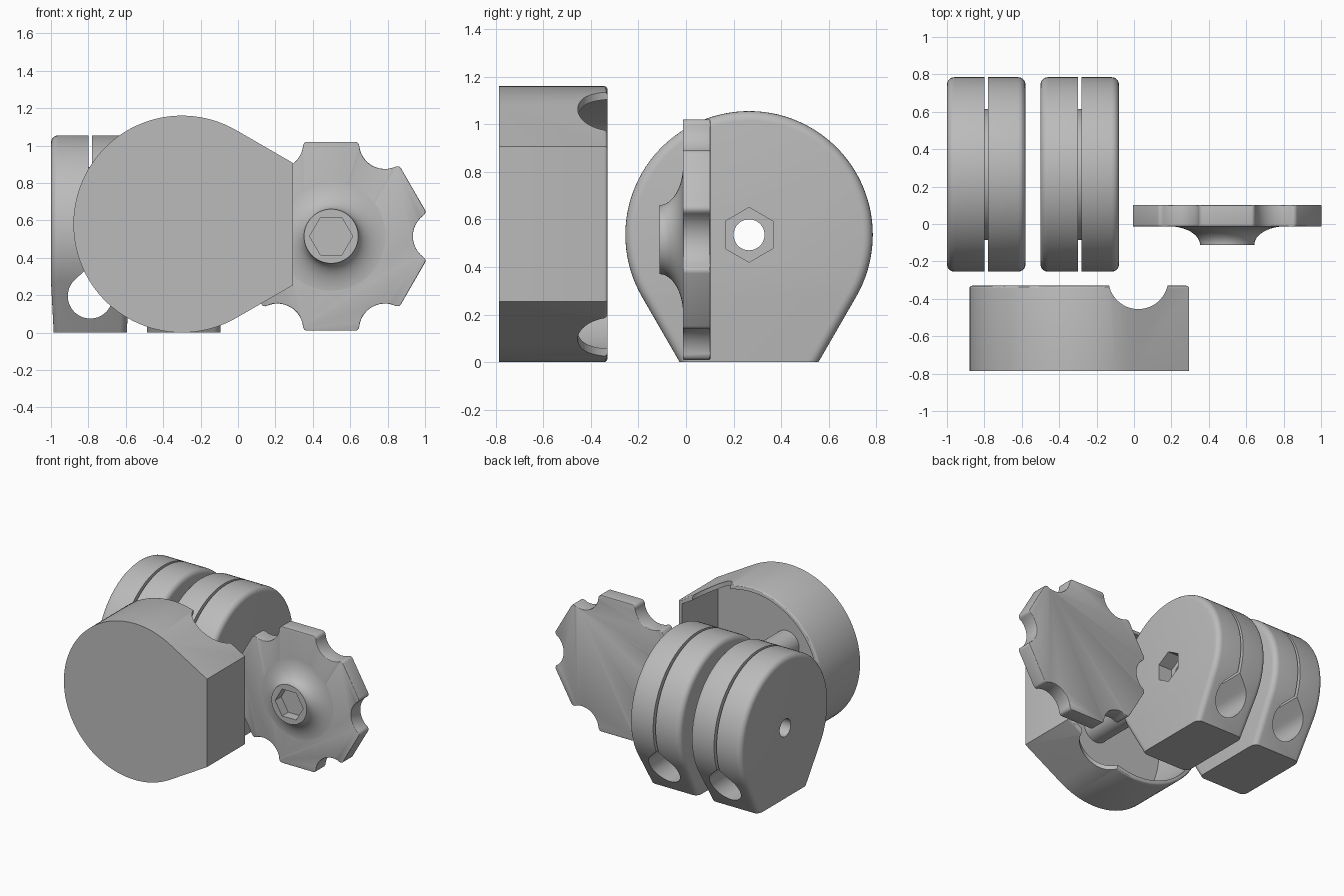
import bpy, bmesh
from math import cos, sin, pi, radians

if "Cube" in bpy.data.objects:
    bpy.data.objects.remove(bpy.data.objects["Cube"])

grey = bpy.data.materials.new("plain grey")
grey.use_nodes = True
grey.diffuse_color = (0.5, 0.5, 0.5, 1)
grey.node_tree.nodes["Principled BSDF"].inputs["Base Color"].default_value = (0.5, 0.5, 0.5, 1)


def arc(cu, cv, r, start, end, n):
    """Points on a circle arc, angles in degrees, both ends included."""
    angles = [radians(start + (end - start) * i / n) for i in range(n + 1)]
    return [(cu + r * cos(a), cv + r * sin(a)) for a in angles]


def circle(cu, cv, r, n=48, turn=0):
    return arc(cu, cv, r, turn, turn + 360, n)[:-1]


def cam_outline(r, flat):
    """Round body with two tangent sides running to a flat at u = flat."""
    half = (r - flat * cos(pi / 3)) / sin(pi / 3)
    return [(flat, half)] + arc(0, 0, r, 60, 300, 72) + [(flat, -half)]


def place(axis, u, v, a):
    return {"x": (a, u, v), "y": (u, a, v), "z": (u, v, a)}[axis]


def prism(points, axis, lo, hi):
    bm = bmesh.new()
    rings = [[bm.verts.new(place(axis, u, v, a)) for u, v in points] for a in (lo, hi)]
    bm.faces.new(rings[0])
    bm.faces.new(rings[1][::-1])
    for i in range(len(points)):
        j = i - 1
        bm.faces.new((rings[0][i], rings[0][j], rings[1][j], rings[1][i]))
    bmesh.ops.recalc_face_normals(bm, faces=bm.faces)
    return bm


def round_rim(bm, index, levels, size, segments=4, keep=lambda e: True):
    """Round the edges lying in the given cap planes."""
    edges = [e for e in bm.edges if keep(e) and any(
        all(abs(v.co[index] - a) < 1e-4 for v in e.verts) for a in levels)]
    bmesh.ops.bevel(bm, geom=edges, offset=size, segments=segments,
                    affect='EDGES', profile=0.5, clamp_overlap=True)


def to_object(name, bm):
    mesh = bpy.data.meshes.new(name)
    bm.to_mesh(mesh)
    bm.free()
    mesh.materials.append(grey)
    ob = bpy.data.objects.new(name, mesh)
    bpy.context.collection.objects.link(ob)
    return ob


def activate(ob):
    bpy.ops.object.select_all(action='DESELECT')
    ob.select_set(True)
    bpy.context.view_layer.objects.active = ob


def cut(ob, cutter_bm):
    cutter = to_object("cutter", cutter_bm)
    cutter.hide_render = True
    mod = ob.modifiers.new("cut", 'BOOLEAN')
    mod.operation = 'DIFFERENCE'
    mod.solver = 'EXACT'
    mod.object = cutter
    activate(ob)
    bpy.ops.object.modifier_apply(modifier=mod.name)
    bpy.data.objects.remove(cutter)


def finish(ob):
    activate(ob)
    bpy.ops.object.shade_smooth_by_angle(angle=radians(30))


# Hollow cover, open at the back, with cord notches above and below
CX, CZ = -0.30, 0.58
outer = [(CX + u, CZ + v) for u, v in cam_outline(0.58, 0.595)]
inner = [(CX + u, CZ + v) for u, v in cam_outline(0.55, 0.565)]
bm = prism(outer, "y", -0.785, -0.33)
round_rim(bm, 1, [-0.33], 0.014, 3)
cover = to_object("cover", bm)
cut(cover, prism(inner, "y", -0.755, -0.2))
cut(cover, prism(circle(0.023, -0.295, 0.16), "z", -0.5, 1.6))
finish(cover)

# Post standing inside the cover
finish(to_object("cover_post", prism(circle(CX, CZ, 0.1), "y", -0.77, -0.35)))

# Two grooved cord wheels with flat feet
WY, WZ, WR = 0.265, 0.535, 0.52
wheel_outline = [(WY + v, WZ - u) for u, v in cam_outline(WR, WZ)]
for name, x in (("left_wheel", -0.29), ("right_wheel", -0.79)):
    bm = prism(wheel_outline, "x", x - 0.21, x + 0.21)
    round_rim(bm, 0, [x - 0.21, x + 0.21], 0.04, 5,
              lambda e: any(v.co.z > 0.001 for v in e.verts))
    bmesh.ops.bisect_plane(bm, geom=bm.verts[:] + bm.edges[:] + bm.faces[:],
                           plane_co=(0, 0, WZ - WR / 2), plane_no=(0, 0, 1))
    for v in bm.verts:
        if v.co.z < 0.001:
            v.co.x = x + (v.co.x - x) * 0.93
    wheel = to_object(name, bm)
    # Cord groove round the rim
    groove = arc(WY, WZ, 0.6, -35, 215, 72) + arc(WY, WZ, 0.35, 215, -35, 72)
    cut(wheel, prism(groove, "x", x - 0.01, x + 0.01))
    # Teardrop cord passage from front to back
    drop = arc(x, 0.195, 0.12, 140, 400, 40) + [(x, 0.36)]
    cut(wheel, prism(drop, "y", -0.5, 1.0))
    # Axle hole and nut pocket
    cut(wheel, prism(circle(WY, WZ, 0.065), "x", x - 0.4, x + 0.4))
    cut(wheel, prism(circle(WY, WZ, 0.115, 6, 30), "x", x + 0.1, x + 0.4))
    finish(wheel)

# Scalloped knob plate: six flat lobes between six hollows
KX, KZ = 0.498, 0.515
outline = []
for k in range(6):
    turn = 60 * k
    a = radians(turn)
    hx, hz = KX + 0.575 * cos(a), KZ + 0.575 * sin(a)
    outline += arc(hx, hz, 0.138, turn + 243, turn + 117, 14)
bm = prism(outline, "y", -0.013, 0.102)
corners = [e for e in bm.edges
           if abs(e.verts[0].co.y - e.verts[1].co.y) > 0.1
           and e.calc_face_angle(0) > radians(25)]
bmesh.ops.bevel(bm, geom=corners, offset=0.022, segments=4, affect='EDGES', profile=0.5)
round_rim(bm, 1, [-0.013, 0.102], 0.012, 3)
finish(to_object("knob_plate", bm))

# Flared boss on the knob with a hexagonal socket
section = [(0.315 - 0.17 * cos(t), -0.112 + 0.1 * sin(t))
           for t in (i * pi / 24 for i in range(13))]
section = [(0, -0.112)] + section + [(0.315, 0.02), (0, 0.02)]
bm = bmesh.new()
verts = [bm.verts.new((KX + r, y, KZ)) for r, y in section]
edges = [bm.edges.new(pair) for pair in zip(verts, verts[1:])]
bmesh.ops.spin(bm, geom=verts + edges, cent=(KX, 0, KZ), axis=(0, 1, 0),
               angle=2 * pi, steps=64)
bmesh.ops.remove_doubles(bm, verts=bm.verts, dist=1e-4)
bmesh.ops.recalc_face_normals(bm, faces=bm.faces)
boss = to_object("knob_boss", bm)
cut(boss, prism(circle(KX, KZ, 0.115, 6), "y", -0.3, -0.04))
finish(boss)
